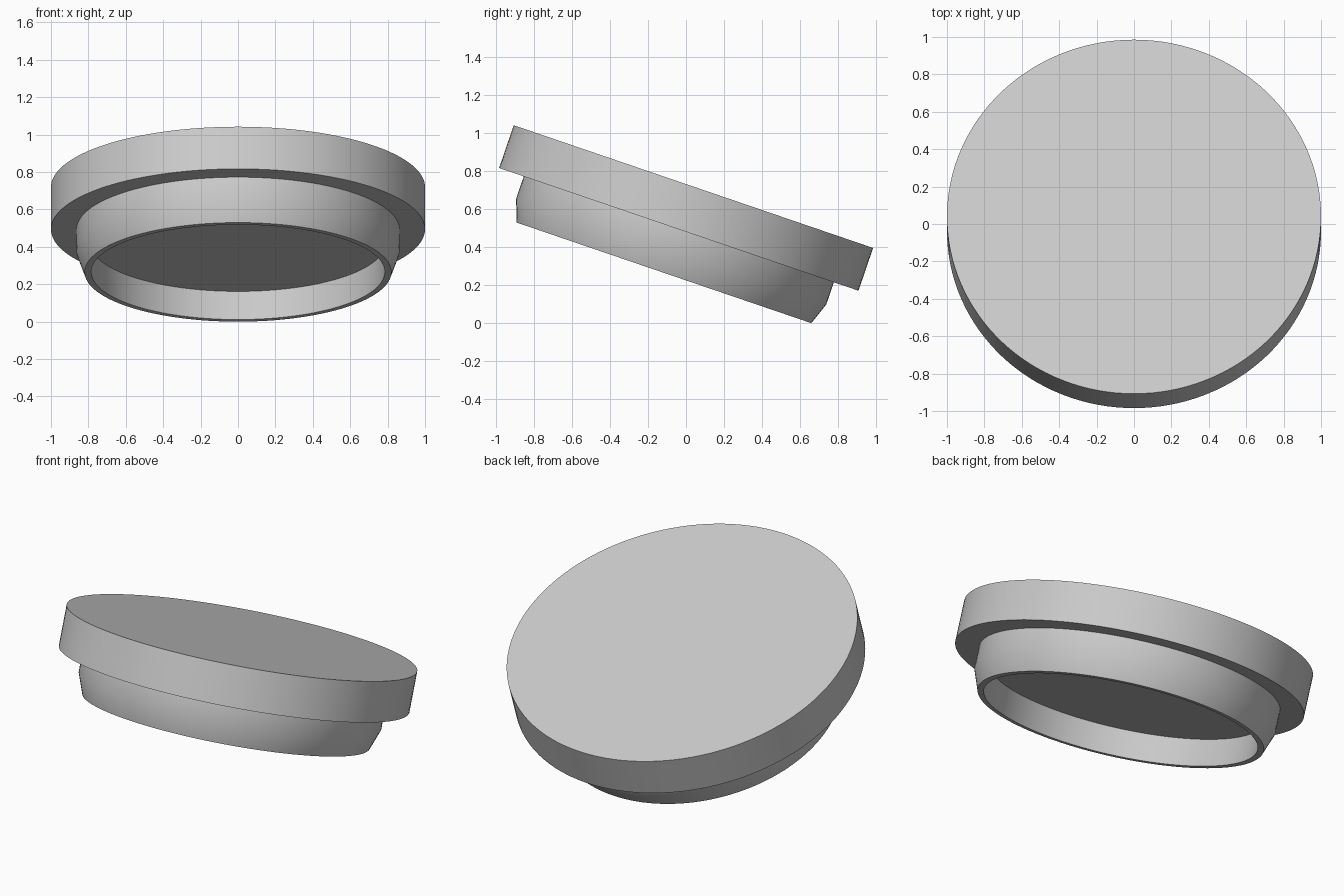
import bpy
import bmesh
from math import radians, cos, sin, tau

default_cube = bpy.data.objects.get("Cube")
if default_cube:
    bpy.data.objects.remove(default_cube, do_unlink=True)

SEGMENTS = 128
TILT = radians(-18.85)

grey = bpy.data.materials.new("light_grey")
grey.use_nodes = True
colour = (0.6, 0.6, 0.6, 1)
grey.diffuse_color = colour
grey.node_tree.nodes["Principled BSDF"].inputs["Base Color"].default_value = colour


def lathe(name, profile):
    """Revolve (radius, z) points about z and close both ends with flat discs."""
    bm = bmesh.new()
    angles = [tau * i / SEGMENTS for i in range(SEGMENTS)]
    rings = [[bm.verts.new((r * cos(a), r * sin(a), z)) for a in angles]
             for r, z in profile]
    for upper, lower in zip(rings, rings[1:]):
        for i in range(SEGMENTS):
            j = (i + 1) % SEGMENTS
            bm.faces.new((upper[i], lower[i], lower[j], upper[j]))
    bm.faces.new(rings[0])
    bm.faces.new(rings[-1])
    bmesh.ops.recalc_face_normals(bm, faces=bm.faces)
    mesh = bpy.data.meshes.new(name)
    bm.to_mesh(mesh)
    bm.free()
    mesh.materials.append(grey)
    obj = bpy.data.objects.new(name, mesh)
    bpy.context.collection.objects.link(obj)
    return obj


# Lid: wide disc, stepped skirt with tapered foot, hollow underside
lid = lathe("lid", [
    (1.0, 0), (1.0, -0.238),          # disc edge
    (0.863, -0.238), (0.863, -0.362),  # straight skirt
    (0.82, -0.48),                    # tapered foot
    (0.785, -0.48), (0.785, -0.321),  # inner wall up to the ceiling
])

# The lid leans down towards the back
lid.rotation_euler.x = TILT
lid.location = (0, 0.039, 0.719)

bpy.ops.object.select_all(action="DESELECT")
lid.select_set(True)
bpy.context.view_layer.objects.active = lid
bpy.ops.object.shade_smooth_by_angle(angle=radians(30))
